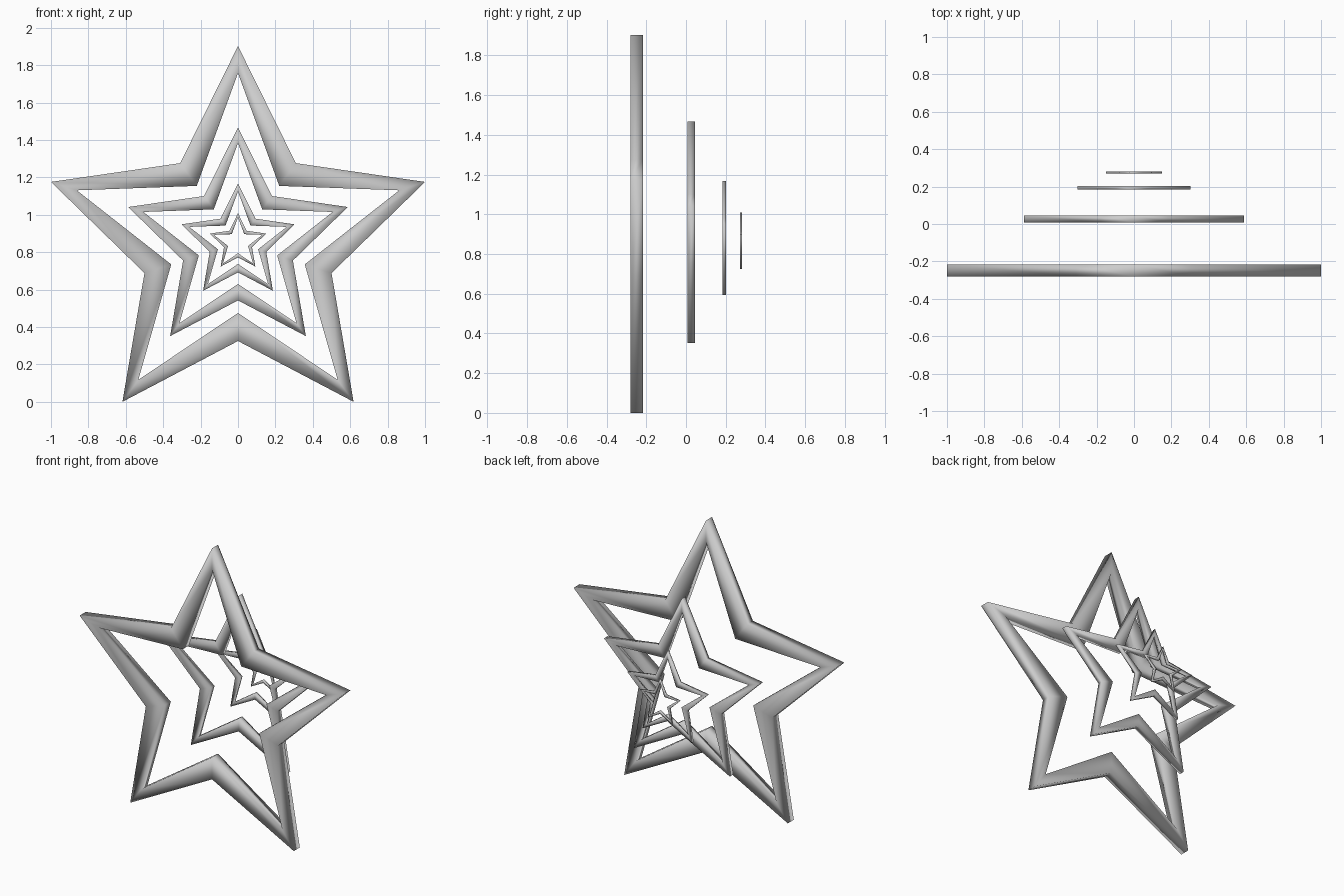
import bpy, math

if "Cube" in bpy.data.objects:
    bpy.data.objects.remove(bpy.data.objects["Cube"])

CENTRE_Z = 0.851
R = 1.0515            # tip radius of the largest star
# relative radii: outer tip, outer valley, inner tip, inner valley
OUT_TIP, OUT_VALLEY, IN_TIP, IN_VALLEY = 1.0, 0.5, 0.862, 0.357


def star_loop(tip, valley, y):
    """Ten points alternating between tip and valley radius."""
    pts = []
    for i in range(10):
        a = math.pi / 2 + i * math.pi / 5
        r = tip if i % 2 == 0 else valley
        pts.append((r * math.cos(a), y, CENTRE_Z + r * math.sin(a)))
    return pts


def star_frame(name, scale, y, depth):
    """Hollow star: four loops bridged into a closed rectangular section."""
    s, h = R * scale, depth / 2
    verts = []
    for tip, valley, dy in ((OUT_TIP, OUT_VALLEY, -h), (OUT_TIP, OUT_VALLEY, h),
                            (IN_TIP, IN_VALLEY, h), (IN_TIP, IN_VALLEY, -h)):
        verts += star_loop(tip * s, valley * s, y + dy)
    faces = []
    for k in range(4):
        a, b = k * 10, (k + 1) % 4 * 10
        for i in range(10):
            j = (i + 1) % 10
            faces.append((a + i, b + i, b + j, a + j))
    mesh = bpy.data.meshes.new(name)
    mesh.from_pydata(verts, [], faces)
    # soft shading rolls over the whole section
    mesh.polygons.foreach_set("use_smooth", [True] * len(faces))
    mesh.update()
    obj = bpy.data.objects.new(name, mesh)
    bpy.context.collection.objects.link(obj)
    return obj


# Four nested stars receding to the back
star_frame("large_star", 1.0, -0.248, 0.065)
star_frame("medium_star", 0.587, 0.027, 0.038)
star_frame("small_star", 0.302, 0.193, 0.019)
star_frame("tiny_star", 0.15, 0.276, 0.010)
